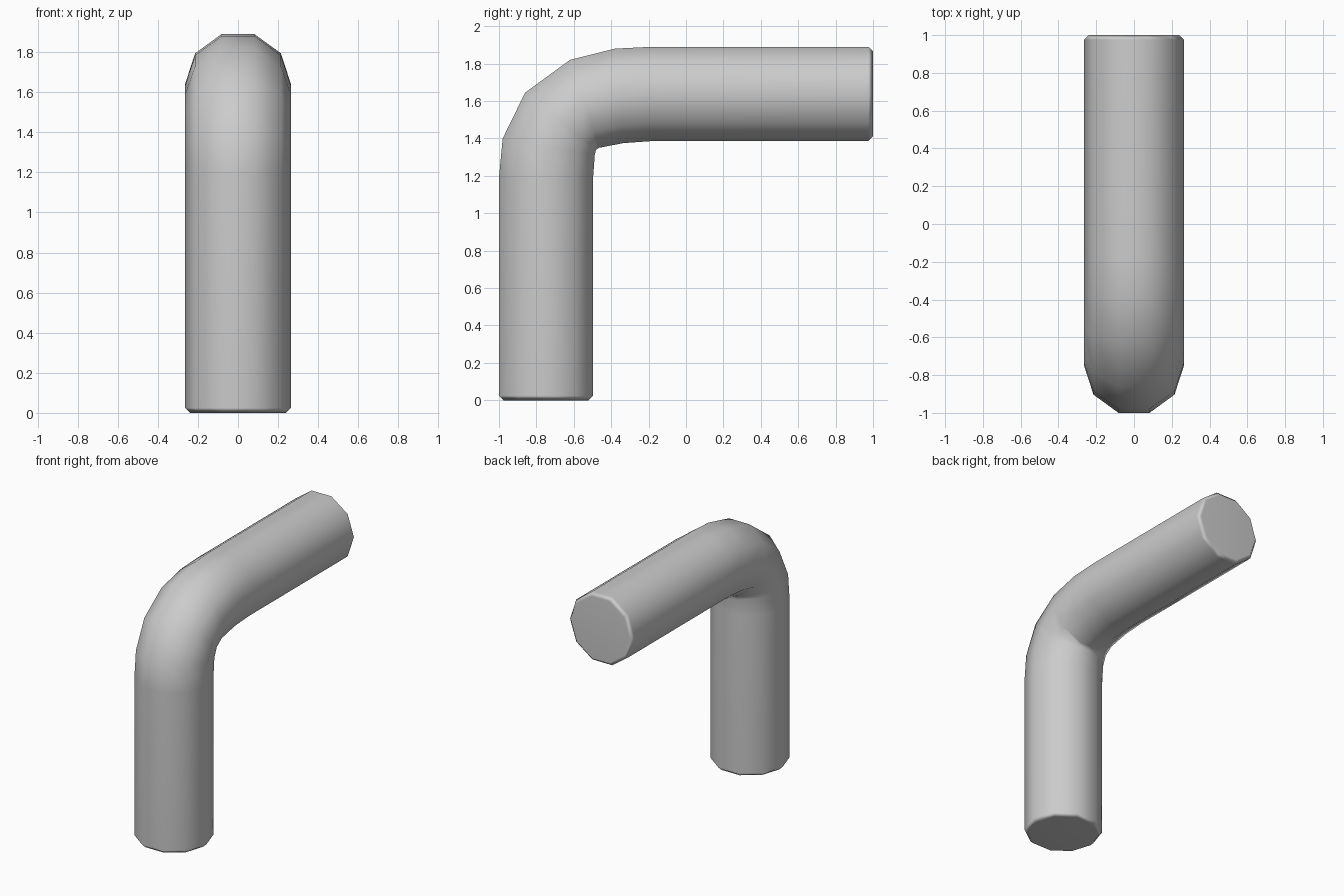
import bpy, bmesh, math
from mathutils import Vector

if "Cube" in bpy.data.objects:
    bpy.data.objects.remove(bpy.data.objects["Cube"])

SIDES, R = 10, 0.265
A = R * math.sin(math.radians(72))   # half height of the ten-sided section

# Each ring of the bent pipe: outer (y, z) and inner (y, z) edge, width factor
b = 0.025
yc, zc = -1 + A, 1.89 - A
rings = [
    ((-1 + b, 0), (yc + A - b, 0), 1 - b / A),
    ((-1, b), (yc + A, b), 1),
    ((-1, 1.19), (yc + A, 1.20), 1),
    ((-0.98, 1.40), (-0.488, 1.31), 1),
    ((-0.86, 1.645), (-0.482, 1.338), 1),
    ((-0.62, 1.82), (-0.465, 1.35), 1),
    ((-0.38, 1.88), (-0.335, 1.375), 1),
    ((-0.18, 1.89), (-0.18, zc - A), 1),
    ((1 - b, 1.89), (1 - b, zc - A), 1),
    ((1, 1.89 - b), (1, zc - A + b), 1 - b / A),
]

# Bent pipe: skin the rings and cap both ends
bm = bmesh.new()
loops = []
for outer, inner, w in rings:
    o, i = Vector((0, *outer)), Vector((0, *inner))
    c, h = (o + i) / 2, (o - i) / 2 * (R / A)
    loop = []
    for k in range(SIDES):
        t = 2 * math.pi * k / SIDES
        loop.append(bm.verts.new(c + Vector((R * w * math.cos(t), 0, 0)) + h * math.sin(t)))
    loops.append(loop)
for p, q in zip(loops, loops[1:]):
    for k in range(SIDES):
        n = (k + 1) % SIDES
        bm.faces.new((p[k], p[n], q[n], q[k]))
bm.faces.new(loops[0])
bm.faces.new(loops[-1])
bmesh.ops.recalc_face_normals(bm, faces=bm.faces)

mesh = bpy.data.meshes.new("bent_pipe")
bm.to_mesh(mesh)
bm.free()
pipe = bpy.data.objects.new("bent_pipe", mesh)
bpy.context.collection.objects.link(pipe)
bpy.context.view_layer.objects.active = pipe
pipe.select_set(True)
bpy.ops.object.shade_smooth_by_angle(angle=math.radians(60))

# Keep the flat caps and long walls evenly shaded
mod = pipe.modifiers.new("weighted_normals", 'WEIGHTED_NORMAL')
mod.keep_sharp = True
